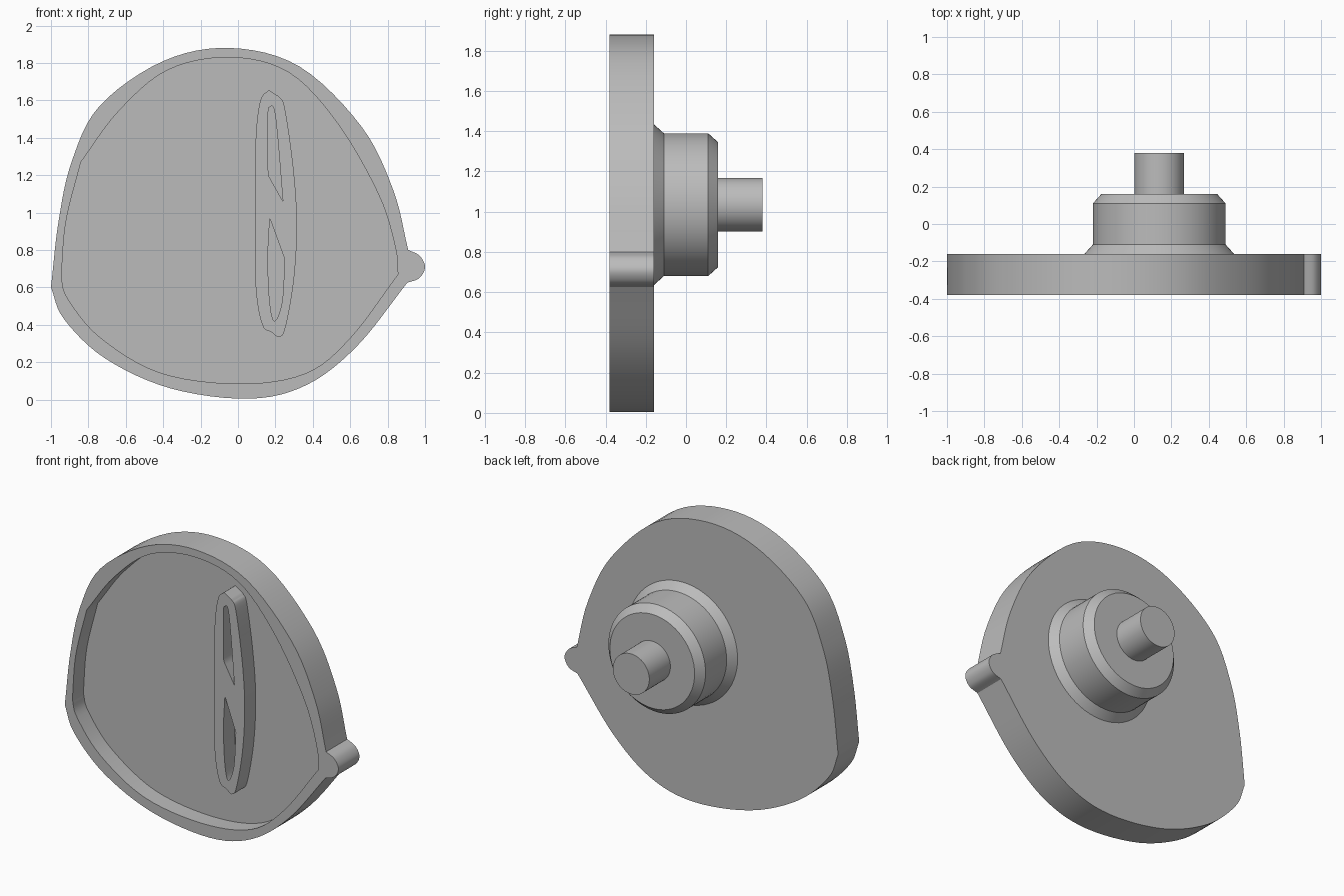
import bpy
import bmesh
import math
from mathutils import Vector

cube = bpy.data.objects.get("Cube")
if cube:
    bpy.data.objects.remove(cube, do_unlink=True)

grey = bpy.data.materials.new("plain grey")
grey.use_nodes = True
colour = (0.5, 0.5, 0.5, 1)
grey.diffuse_color = colour
grey.node_tree.nodes["Principled BSDF"].inputs["Base Color"].default_value = colour

FRONT, BACK, FLOOR = -0.38, -0.16, -0.265


def smooth_run(points, steps=6):
    """Catmull-Rom curve through the points, without its last point."""
    pts = [Vector(p) for p in points]
    pts = [2 * pts[0] - pts[1]] + pts + [2 * pts[-1] - pts[-2]]
    curve = []
    for a, b, c, d in zip(pts, pts[1:], pts[2:], pts[3:]):
        for i in range(steps):
            t = i / steps
            curve.append(0.5 * (2 * b + (c - a) * t
                                + (2 * a - 5 * b + 4 * c - d) * t ** 2
                                + (3 * b - a - 3 * c + d) * t ** 3))
    return curve


def outline(*runs):
    """Closed outline from smooth runs that meet at corners."""
    result = []
    for i, run in enumerate(runs):
        following = runs[(i + 1) % len(runs)]
        result += smooth_run(run + [following[0]])
    return result


def make_object(name, bm):
    bmesh.ops.recalc_face_normals(bm, faces=bm.faces)
    mesh = bpy.data.meshes.new(name)
    bm.to_mesh(mesh)
    bm.free()
    mesh.materials.append(grey)
    obj = bpy.data.objects.new(name, mesh)
    bpy.context.collection.objects.link(obj)
    return obj


def prism(name, shape, y0, y1):
    """Extrude an x-z outline along y."""
    bm = bmesh.new()
    face = bm.faces.new([bm.verts.new((p.x, y0, p.y)) for p in shape])
    out = bmesh.ops.extrude_face_region(bm, geom=[face], use_keep_orig=True)
    moved = [v for v in out["geom"] if isinstance(v, bmesh.types.BMVert)]
    bmesh.ops.translate(bm, verts=moved, vec=(0, y1 - y0, 0))
    return make_object(name, bm)


def lathe(name, profile, x, z, segments=64):
    """Turn a (radius, y) profile around an axis parallel to y."""
    bm = bmesh.new()
    rings = []
    for radius, y in profile:
        angles = [math.tau * i / segments for i in range(segments)]
        rings.append([bm.verts.new((x + radius * math.cos(a), y,
                                    z + radius * math.sin(a))) for a in angles])
    for low, high in zip(rings, rings[1:]):
        for i in range(segments):
            j = (i + 1) % segments
            bm.faces.new((low[i], low[j], high[j], high[i]))
    bm.faces.new(rings[0])
    bm.faces.new(rings[-1])
    return make_object(name, bm)


def select_only(obj):
    bpy.ops.object.select_all(action="DESELECT")
    obj.select_set(True)
    bpy.context.view_layer.objects.active = obj


def cut(obj, cutter):
    cutter.hide_render = True
    mod = obj.modifiers.new("cut", "BOOLEAN")
    mod.operation = "DIFFERENCE"
    mod.solver = "EXACT"
    mod.object = cutter
    select_only(obj)
    bpy.ops.object.modifier_apply(modifier=mod.name)
    bpy.data.objects.remove(cutter, do_unlink=True)


# Dial plate with its pointer nub
plate_shape = outline(
    [(-1, .6), (-.96, .95), (-.89, 1.27), (-.74, 1.57), (-.4, 1.81), (-.04, 1.88),
     (.33, 1.78), (.66, 1.46), (.83, 1.12)],
    [(.91, .8), (.97, .77), (1, .71), (.97, .65)],
    [(.905, .625), (.64, .29), (.37, .08), (.06, .005), (-.36, .06), (-.71, .22),
     (-.93, .43)])
plate = prism("dial_plate", plate_shape, FRONT, BACK)

# Shallow recess in the front
recess_shape = outline(
    [(-.945, .65), (-.92, .95)],
    [(-.84, 1.27), (-.64, 1.54), (-.38, 1.76), (-.05, 1.83), (.27, 1.75),
     (.53, 1.48), (.75, 1.1), (.84, .82)],
    [(.855, .67), (.6, .33), (.36, .14), (0, .085), (-.42, .145), (-.74, .335),
     (-.91, .54)])
cut(plate, prism("recess_cutter", recess_shape, FRONT - 0.1, FLOOR))

# Raised grip bar with two slots
bar_shape = outline(
    [(.165, 1.655), (.12, 1.6), (.095, 1.4), (.09, 1), (.095, .6), (.13, .4)],
    [(.18, .36), (.22, .335), (.255, .39), (.3, .65), (.315, .95), (.295, 1.25),
     (.25, 1.56)],
    [(.22, 1.62)])
bar = prism("grip_bar", bar_shape, FRONT, FLOOR + 0.01)
slots = {
    "upper": outline([(.24, 1.06)], [(.162, 1.2), (.16, 1.4)],
                     [(.162, 1.56), (.19, 1.56), (.21, 1.42)]),
    "lower": outline([(.17, .97)], [(.25, .75), (.235, .52), (.195, .42),
                                   (.17, .52), (.16, .75)]),
}
for label, shape in slots.items():
    cut(bar, prism(label + "_slot_cutter", shape, FRONT - 0.1, FLOOR + 0.1))

# Chamfered boss and shaft on the back
AXIS = (0.135, 1.035)
boss = lathe("rear_boss", [(.4, BACK), (.355, -.11), (.355, .11), (.31, .16)], *AXIS)
shaft = lathe("rear_shaft", [(.133, .15), (.133, .38)], *AXIS)

for part in (plate, bar, boss, shaft):
    select_only(part)
    bpy.ops.object.shade_smooth_by_angle(angle=math.radians(30))
